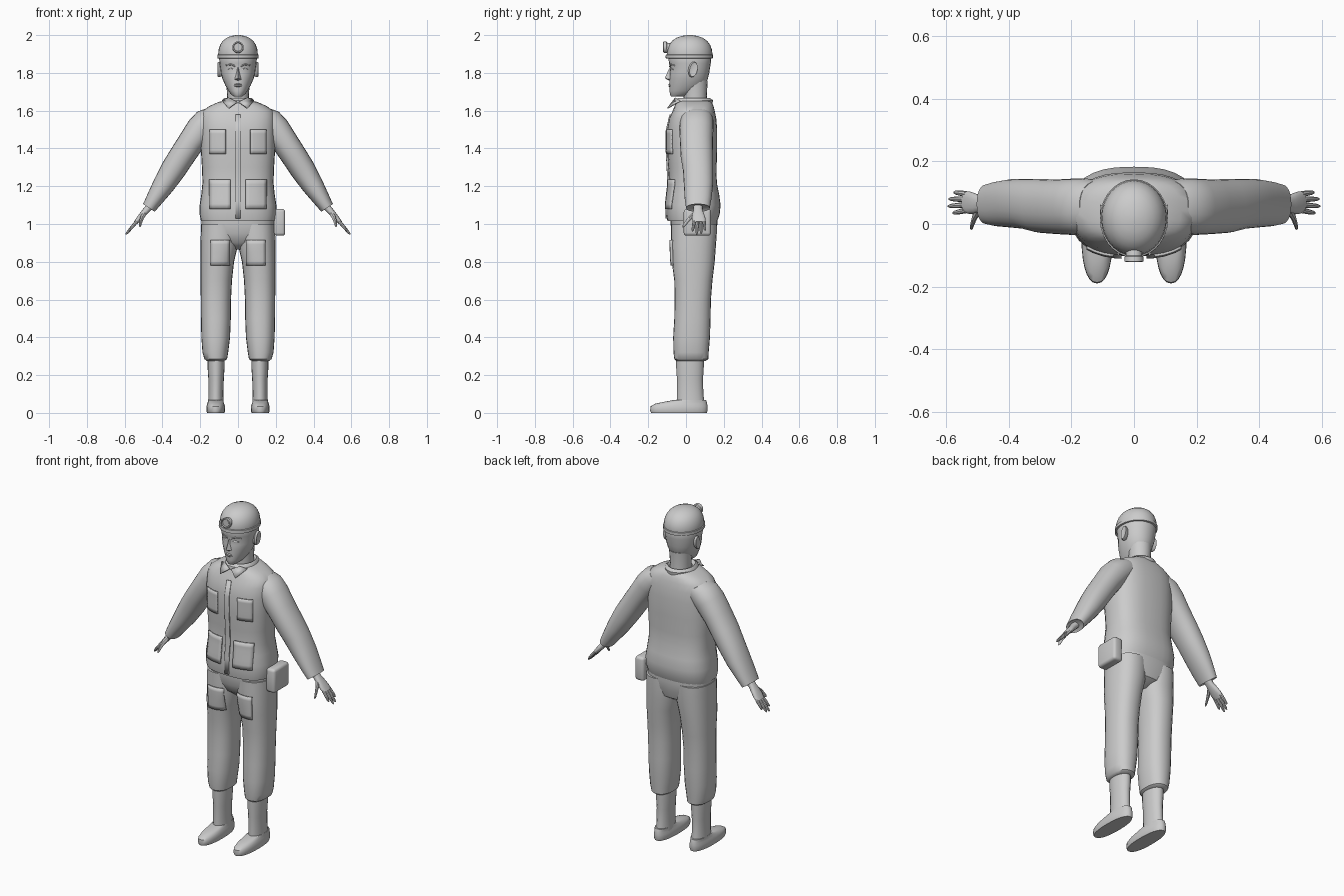
import bpy, bmesh, math
from mathutils import Vector

grey = bpy.data.materials.new("plain grey")
grey.diffuse_color = (0.6, 0.6, 0.6, 1)
X, Y, Z = Vector((1, 0, 0)), Vector((0, 1, 0)), Vector((0, 0, 1))


def finish(name, bm, angle=40):
    bmesh.ops.recalc_face_normals(bm, faces=bm.faces)
    me = bpy.data.meshes.new(name)
    bm.to_mesh(me)
    bm.free()
    me.materials.append(grey)
    ob = bpy.data.objects.new(name, me)
    bpy.context.collection.objects.link(ob)
    bpy.ops.object.select_all(action='DESELECT')
    ob.select_set(True)
    bpy.context.view_layer.objects.active = ob
    bpy.ops.object.shade_smooth_by_angle(angle=math.radians(angle))
    return ob


def loft(name, rings, u=X, v=Y, n=2.0, seg=20, caps=True, angle=40):
    """rings: (centre, half size along u, half size along v)"""
    bm = bmesh.new()
    loops = []
    for c, a, b in rings:
        loop = []
        for i in range(seg):
            t = math.tau * i / seg
            p, q = math.cos(t), math.sin(t)
            p = math.copysign(abs(p) ** (2 / n), p)
            q = math.copysign(abs(q) ** (2 / n), q)
            loop.append(bm.verts.new(Vector(c) + u * a * p + v * b * q))
        loops.append(loop)
    for l0, l1 in zip(loops, loops[1:]):
        for i in range(seg):
            j = (i + 1) % seg
            bm.faces.new((l0[i], l0[j], l1[j], l1[i]))
    if caps:
        bm.faces.new(loops[0])
        bm.faces.new(loops[-1])
    return finish(name, bm, angle)


def column(name, rows, **kw):
    """upright loft from rows of (z, x middle, half width, y front, y back)"""
    return loft(name, [((x, (f + b) / 2, z), w, (b - f) / 2) for z, x, w, f, b in rows], **kw)


def plate(name, pts, depth=0.006):
    bm = bmesh.new()
    bm.faces.new([bm.verts.new(p) for p in pts])
    ob = finish(name, bm)
    m = ob.modifiers.new("thickness", 'SOLIDIFY')
    m.thickness, m.offset = depth, 0
    return ob


def patch(name, target, x0, x1, z0, z1):
    """cloth pocket that hugs the front of a garment"""
    bm = bmesh.new()
    bmesh.ops.create_grid(bm, x_segments=6, y_segments=6, size=0.5)
    for p in bm.verts:
        p.co = ((x0 + x1) / 2 + p.co.x * (x1 - x0), -0.3, (z0 + z1) / 2 + p.co.y * (z1 - z0))
    ob = finish(name, bm)
    m = ob.modifiers.new("wrap", 'SHRINKWRAP')
    m.target, m.wrap_method = target, 'PROJECT'
    m.use_project_x = m.use_project_z = False
    m.use_project_y = m.use_positive_direction = m.use_negative_direction = True
    m.offset = 0.004
    m = ob.modifiers.new("thickness", 'SOLIDIFY')
    m.thickness, m.offset = 0.009, 0


def box(name, lo, hi, bevel):
    bm = bmesh.new()
    bmesh.ops.create_cube(bm, size=1)
    for p in bm.verts:
        p.co = [(l + h) / 2 + c * (h - l) for l, h, c in zip(lo, hi, p.co)]
    bmesh.ops.bevel(bm, geom=bm.edges[:], offset=bevel, segments=3, profile=0.5, affect='EDGES')
    return finish(name, bm)


# jacket
jacket = column("jacket", [
    (1.015, 0, .196, -.098, .165), (1.05, 0, .203, -.104, .178), (1.10, 0, .203, -.104, .183),
    (1.16, 0, .194, -.097, .175), (1.22, 0, .188, -.09, .163), (1.30, 0, .191, -.094, .162),
    (1.40, 0, .197, -.1, .165), (1.50, 0, .198, -.1, .165), (1.56, 0, .197, -.088, .16),
    (1.60, 0, .187, -.07, .152), (1.625, 0, .15, -.06, .145), (1.645, 0, .105, -.052, .135),
    (1.655, 0, .07, -.03, .12)], n=2.6, seg=32)
# jacket front strip and pockets
patch("front_strip", jacket, -.014, .014, 1.03, 1.58)
for s in (-1, 1):
    a, b = sorted((s * .065, s * .15))
    patch("chest_pocket", jacket, a, b, 1.37, 1.50)
    a, b = sorted((s * .04, s * .15))
    patch("lower_pocket", jacket, a, b, 1.08, 1.235)

# collar with two front points
column("collar", [(1.635, 0, .088, -.065, .14), (1.655, 0, .085, -.06, .143), (1.668, 0, .072, -.04, .125),
                  (1.655, 0, .06, -.02, .112)], seg=24, caps=False)
for s in (-1, 1):
    plate("collar_point", [(s * .004, -.073, 1.645), (s * .05, -.055, 1.668), (s * .084, -.03, 1.652),
                           (s * .05, -.098, 1.612)])

# trousers
column("trouser_seat", [(.865, 0, .03, -.01, .09), (.90, 0, .13, -.055, .145), (.95, 0, .185, -.075, .16),
                        (1.0, 0, .193, -.082, .166), (1.04, 0, .192, -.082, .165)], n=2.6, seg=28)
for s in (-1, 1):
    leg = column("trouser_leg", [
        (.275, s * .118, .046, -.05, .105), (.285, s * .118, .06, -.062, .118), (.32, s * .12, .068, -.066, .12),
        (.40, s * .118, .076, -.068, .127), (.50, s * .117, .079, -.062, .13), (.60, s * .117, .08, -.06, .132),
        (.70, s * .115, .083, -.062, .14), (.80, s * .11, .089, -.075, .152), (.88, s * .1, .098, -.08, .158),
        (.95, s * .098, .099, -.08, .163), (1.0, s * .098, .097, -.08, .164)], n=2.3, seg=24)
    a, b = sorted((s * .045, s * .145))
    patch("trouser_pocket", leg, a, b, .78, .915)

    # boot shaft and shoe
    column("boot_shaft", [(.04, s * .117, .042, -.05, .1), (.10, s * .117, .039, -.048, .092),
                          (.18, s * .116, .041, -.048, .09), (.24, s * .116, .045, -.052, .094),
                          (.30, s * .116, .045, -.052, .094)])
    column("shoe", [(0, s * .118, .046, -.185, .11), (.012, s * .118, .05, -.19, .114),
                    (.035, s * .118, .049, -.187, .114), (.048, s * .118, .045, -.165, .112),
                    (.058, s * .118, .042, -.12, .11), (.068, s * .118, .04, -.065, .106)], n=2.3, seg=28)

    # sleeve
    u = Vector((s * .83, 0, .55))
    loft("sleeve", [((s * x, y, z), a, b) for x, y, z, a, b in [
        (.115, .058, 1.57, .072, .08), (.15, .057, 1.55, .08, .088), (.195, .055, 1.505, .078, .09),
        (.25, .055, 1.43, .071, .087), (.30, .058, 1.355, .069, .086), (.345, .064, 1.285, .067, .08),
        (.395, .066, 1.205, .058, .077), (.44, .064, 1.135, .046, .071), (.472, .063, 1.085, .037, .063),
        (.470, .063, 1.09, .028, .05)]], u=u, n=2.2, seg=24)

    # hand: palm, four fingers and thumb
    h = Vector((s * .76, 0, .65))
    loft("palm", [((s * x, y, z), a, b) for x, y, z, a, b in [
        (.462, .063, 1.10, .02, .025), (.485, .063, 1.073, .018, .024), (.505, .065, 1.05, .016, .032),
        (.525, .068, 1.027, .014, .036), (.543, .07, 1.006, .010, .034)]], u=h, n=2.4, seg=16)
    for k, (y0, y1, x1) in enumerate([(.044, .035, .578), (.061, .057, .594), (.079, .08, .591), (.096, .101, .575)]):
        tip = Vector((s * x1, y1, .945 + (.594 - x1) * 1.1))
        root = Vector((s * .535, y0, 1.015))
        loft("finger", [(root.lerp(tip, t), r, r) for t, r in
                        [(0, .0095), (.5, .0085), (.88, .0065), (1, .003)]], u=h, seg=8)
    loft("thumb", [((s * x, y, z), r, r * 1.2) for x, y, z, r in [
        (.492, .052, 1.062, .012), (.508, .025, 1.035, .0115), (.515, .005, 1.012, .009),
        (.519, -.01, .992, .007), (.521, -.015, .984, .003)]], u=h, seg=8)

# neck and head
column("neck", [(1.62, 0, .06, -.015, .115), (1.68, 0, .057, -.012, .11), (1.76, 0, .064, -.02, .115)])
column("head", [
    (1.675, 0, .022, -.078, -.01), (1.685, 0, .036, -.085, .03), (1.705, 0, .051, -.087, .065),
    (1.735, 0, .068, -.088, .1), (1.77, 0, .083, -.088, .116), (1.80, 0, .091, -.087, .123),
    (1.825, 0, .094, -.083, .127), (1.85, 0, .098, -.09, .131), (1.88, 0, .1, -.093, .134),
    (1.92, 0, .09, -.08, .12)], n=2.1, seg=24)

# nose
bm = bmesh.new()
v = [bm.verts.new(p) for p in [(0, -.083, 1.835), (-.02, -.082, 1.765), (.02, -.082, 1.765),
                               (0, -.113, 1.772), (0, -.08, 1.755)]]
for f in [(0, 1, 3), (0, 3, 2), (1, 4, 3), (4, 2, 3), (0, 2, 4, 1)]:
    bm.faces.new([v[i] for i in f])
finish("nose", bm)
# mouth, brows, eyes and ears
column("lips", [(1.724, 0, .012, -.087, -.07), (1.731, 0, .024, -.094, -.06), (1.735, 0, .025, -.09, -.06),
                (1.739, 0, .023, -.094, -.06), (1.745, 0, .01, -.087, -.07)], seg=12)
for s in (-1, 1):
    loft("brow", [((s * .012, -.084, 1.835), .005, .006), ((s * .04, -.077, 1.846), .006, .006),
                  ((s * .066, -.059, 1.84), .004, .005)], u=Z, v=Y, seg=8)
    loft("eye", [((s * .02, -.079, 1.818), .002, .003), ((s * .036, -.076, 1.82), .006, .005),
                 ((s * .053, -.067, 1.818), .002, .003)], u=Z, v=Y, seg=8)
    loft("ear", [((s * x, .034 + dy, 1.818), a, b) for x, dy, a, b in [
        (.085, 0, .036, .02), (.1, .002, .042, .024), (.109, .006, .038, .021), (.106, .004, .025, .012)]],
        u=(Z + Y * .2).normalized(), v=(Y - Z * .2).normalized(), seg=14)

# helmet with rim band
column("helmet", [(z, 0, .106 * k, .019 - .122 * k, .019 + .122 * k) for z, k in [
    (1.878, .97), (1.90, .99), (1.925, .965), (1.95, .885), (1.97, .755), (1.985, .58), (1.995, .36), (2.0, .1)]],
    seg=28)
column("helmet_rim", [(1.876, 0, .103, -.1, .137), (1.878, 0, .109, -.108, .143), (1.896, 0, .109, -.107, .143),
                      (1.9, 0, .1, -.098, .135)], seg=28)
# head lamp
loft("lamp", [((0, y, 1.935 + dz), r, r) for y, dz, r in [
    (-.07, -.004, .024), (-.10, -.001, .026), (-.104, 0, .03), (-.12, .002, .03), (-.121, .002, .024),
    (-.115, .002, .021)]], u=X, v=Z, seg=20)

# belt pouch
box("belt_pouch", (.19, -.012, .938), (.25, .132, 1.08), .016)
